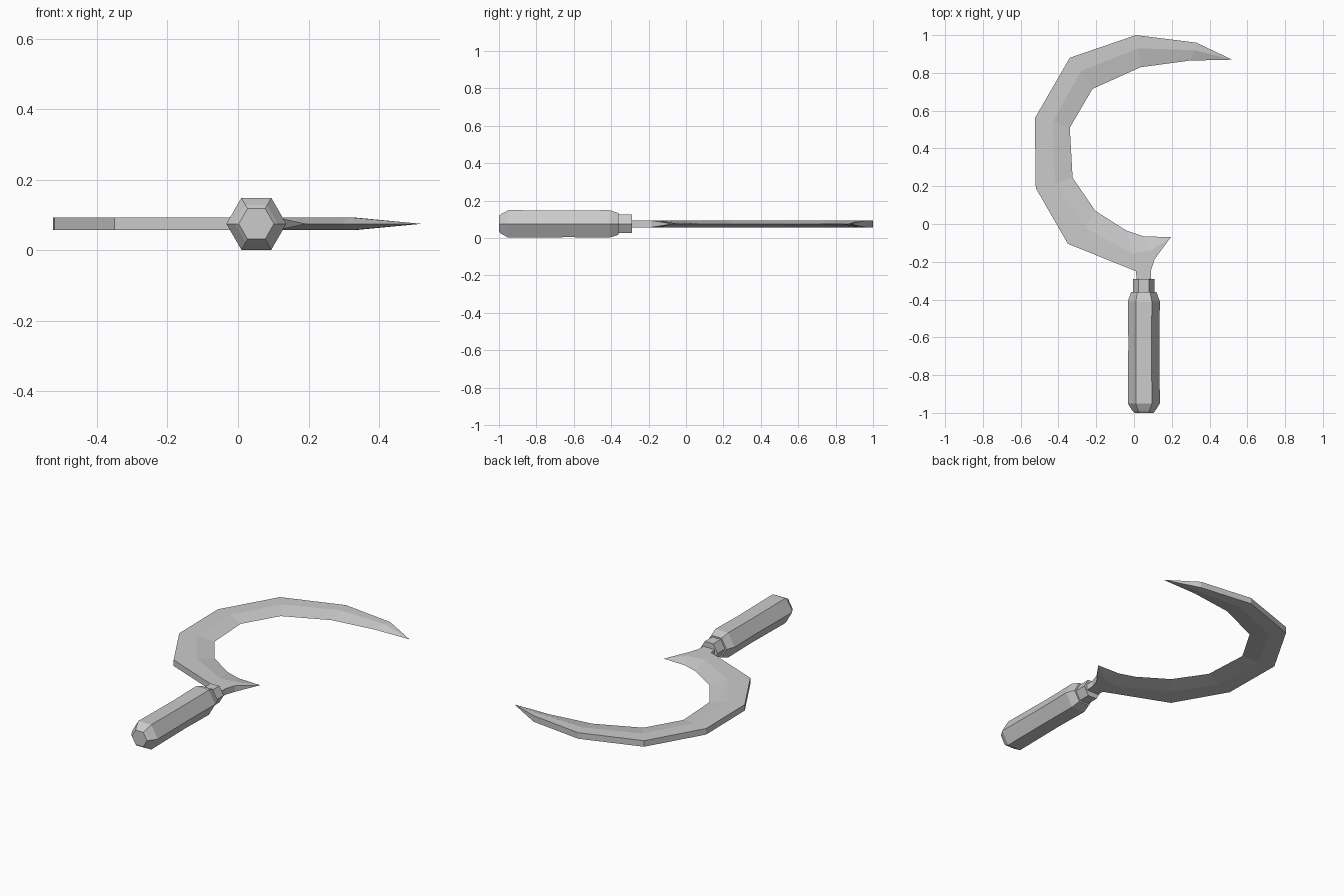
import bpy, bmesh, math

if "Cube" in bpy.data.objects:
    bpy.data.objects.remove(bpy.data.objects["Cube"], do_unlink=True)

GREY = (0.6, 0.6, 0.6, 1)
mat = bpy.data.materials.new("plain grey")
mat.use_nodes = True
mat.diffuse_color = GREY
mat.node_tree.nodes["Principled BSDF"].inputs["Base Color"].default_value = GREY

MID, HALF = 0.075, 0.018   # height of the centre plane, half blade thickness
AXIS_X = 0.052             # handle axis


def finish(name, bm):
    bmesh.ops.remove_doubles(bm, verts=bm.verts, dist=0.0001)
    bmesh.ops.recalc_face_normals(bm, faces=bm.faces)
    mesh = bpy.data.meshes.new(name)
    bm.to_mesh(mesh)
    bm.free()
    mesh.materials.append(mat)
    obj = bpy.data.objects.new(name, mesh)
    bpy.context.collection.objects.link(obj)


def hex_turning(name, profile):
    """Six-sided turned part along y from (y, radius) pairs."""
    bm = bmesh.new()
    rings = [[bm.verts.new((AXIS_X + r * math.cos(k * math.pi / 3), y,
                            MID + r * math.sin(k * math.pi / 3)))
              for k in range(6)] for y, r in profile]
    for a, b in zip(rings, rings[1:]):
        for k in range(6):
            n = (k + 1) % 6
            bm.faces.new((a[k], a[n], b[n], b[k]))
    bm.faces.new(rings[0])
    bm.faces.new(rings[-1])
    finish(name, bm)


# Handle and collar
hex_turning("handle", [(-1, 0.05), (-0.988, 0.061), (-0.95, 0.085), (-0.62, 0.082),
                       (-0.41, 0.085), (-0.36, 0.067)])
hex_turning("collar", [(-0.362, 0.057), (-0.29, 0.057)])

# Blade: thick back, ridge line and sharp inner edge, from heel to tip
heel, tip = (0.195, -0.07), (0.52, 0.87)
back = [(0.11, -0.185), (0.01, -0.25), (-0.35, -0.105), (-0.52, 0.19),
        (-0.525, 0.56), (-0.34, 0.88), (0.01, 1.0), (0.33, 0.96)]
ridge = [(0.09, -0.14), (-0.01, -0.155), (-0.26, -0.02), (-0.42, 0.215),
         (-0.43, 0.545), (-0.28, 0.81), (0.025, 0.93), (0.32, 0.92)]
edge = [(0.05, -0.065), (-0.04, -0.035), (-0.205, 0.07), (-0.325, 0.245),
        (-0.34, 0.51), (-0.22, 0.715), (0.035, 0.83), (0.295, 0.865)]
bm = bmesh.new()
sections = []
for b, r, e in zip(back, ridge, edge):
    sections.append([bm.verts.new((x, y, MID + s * HALF))
                     for (x, y), s in ((b, 1), (r, 1), (e, 0), (r, -1), (b, -1))])
for a, b in zip(sections, sections[1:]):
    for k in range(5):
        n = (k + 1) % 5
        bm.faces.new((a[k], a[n], b[n], b[k]))
for section, point in ((sections[0], heel), (sections[-1], tip)):
    apex = bm.verts.new((*point, MID))
    for k in range(5):
        bm.faces.new((section[k], section[(k + 1) % 5], apex))
finish("blade", bm)

# Tang joining blade and collar
bm = bmesh.new()
outline = [(0.01, -0.25), (0.015, -0.3), (0.09, -0.3), (0.09, -0.245), (0.11, -0.185)]
face = bm.faces.new([bm.verts.new((x, y, MID - HALF)) for x, y in outline])
top = bmesh.ops.extrude_face_region(bm, geom=[face])["geom"]
bmesh.ops.translate(bm, vec=(0, 0, 2 * HALF),
                    verts=[v for v in top if isinstance(v, bmesh.types.BMVert)])
finish("tang", bm)
